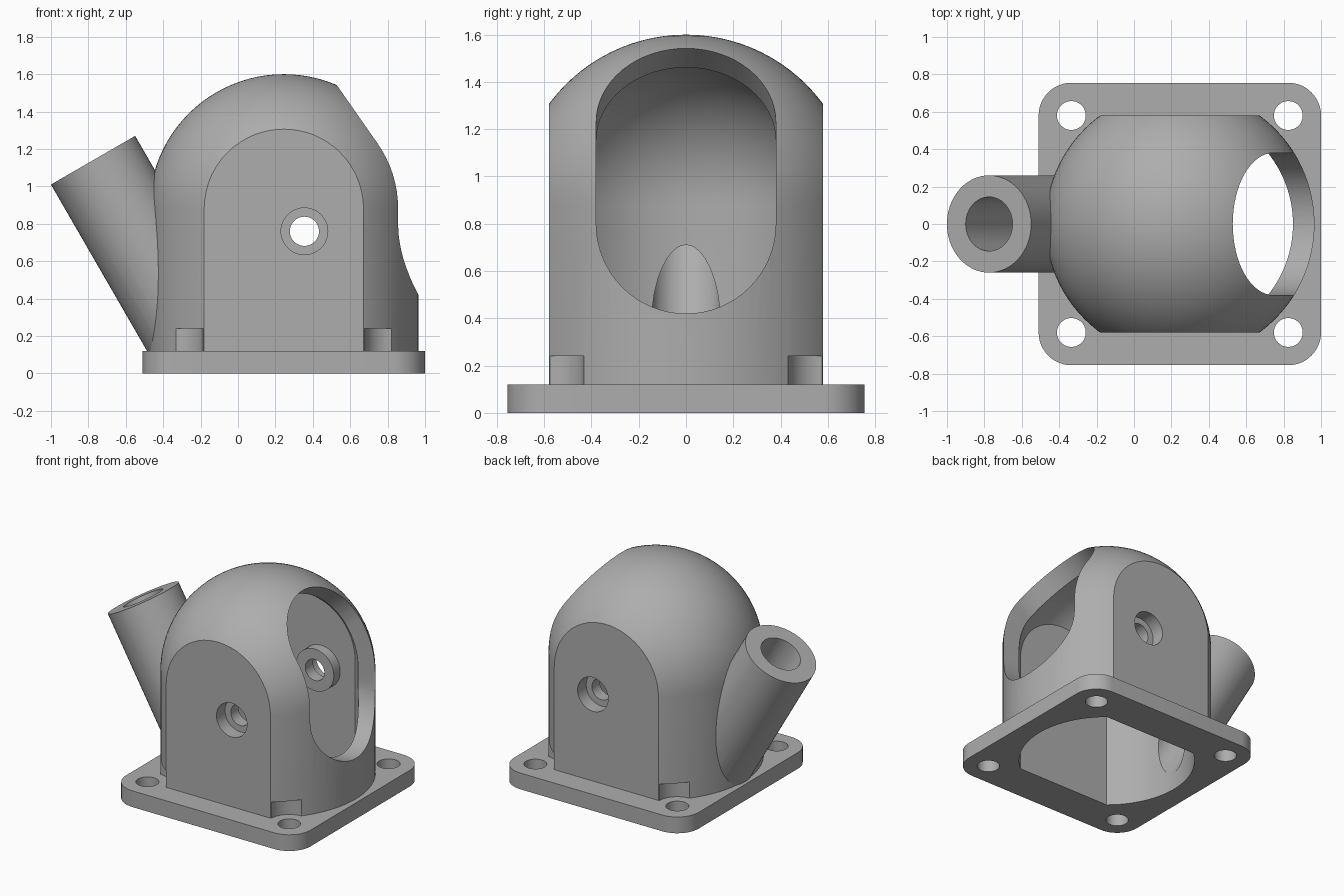
import bpy, bmesh, math
from mathutils import Matrix, Vector

cube = bpy.data.objects.get("Cube")
if cube:
    bpy.data.objects.remove(cube, do_unlink=True)

CX, CZ = 0.245, 0.88          # dome centre
R_OUT, R_IN = 0.72, 0.605     # outer and inner shell radius
HOLE = 0.58                   # screw offset from the centre
SLOT = 0.38                   # half width of the window

grey = bpy.data.materials.new("grey plastic")
grey.use_nodes = True
colour = (0.42, 0.42, 0.42, 1)
grey.diffuse_color = colour
grey.node_tree.nodes["Principled BSDF"].inputs["Base Color"].default_value = colour


def finish(name, bm):
    bmesh.ops.recalc_face_normals(bm, faces=bm.faces)
    mesh = bpy.data.meshes.new(name)
    bm.to_mesh(mesh)
    bm.free()
    mesh.materials.append(grey)
    ob = bpy.data.objects.new(name, mesh)
    bpy.context.collection.objects.link(ob)
    return ob


def box(name, centre, size, round_corners=0):
    bm = bmesh.new()
    bmesh.ops.create_cube(bm, size=1, matrix=Matrix.Translation(centre) @ Matrix.Diagonal((*size, 1)))
    if round_corners:
        upright = [e for e in bm.edges if abs(e.verts[0].co.z - e.verts[1].co.z) > 0.01]
        bmesh.ops.bevel(bm, geom=upright, offset=round_corners, segments=12,
                        profile=0.5, affect='EDGES')
    return finish(name, bm)


def add_rod(bm, start, end, radius, sides):
    start, end = Vector(start), Vector(end)
    axis = end - start
    turn = axis.to_track_quat('Z', 'Y').to_matrix().to_4x4()
    bmesh.ops.create_cone(bm, cap_ends=True, segments=sides, radius1=radius, radius2=radius,
                          depth=axis.length, matrix=Matrix.Translation((start + end) / 2) @ turn)


def rod(name, start, end, radius, sides=48):
    bm = bmesh.new()
    add_rod(bm, start, end, radius, sides)
    return finish(name, bm)


def combine(target, other, operation):
    mod = target.modifiers.new(operation.lower(), 'BOOLEAN')
    mod.operation, mod.object, mod.solver = operation, other, 'EXACT'
    bpy.context.view_layer.objects.active = target
    bpy.ops.object.modifier_apply(modifier=mod.name)
    bpy.data.objects.remove(other, do_unlink=True)


def domed_post(name, radius, bottom, half_depth):
    """Upright cylinder with a hemisphere on top, sliced flat at front and back."""
    bm = bmesh.new()
    steps = 24
    profile = [(0, bottom), (radius, bottom)]
    profile += [(radius * math.cos(i * math.pi / 2 / steps), CZ + radius * math.sin(i * math.pi / 2 / steps))
                for i in range(steps)] + [(0, CZ + radius)]
    verts = [bm.verts.new((CX + r, 0, z)) for r, z in profile]
    edges = [bm.edges.new(pair) for pair in zip(verts, verts[1:])]
    bmesh.ops.spin(bm, geom=verts + edges, cent=(CX, 0, 0), axis=(0, 0, 1),
                   angle=math.tau, steps=96, use_duplicate=False)
    bmesh.ops.remove_doubles(bm, verts=bm.verts, dist=0.0001)
    ob = finish(name, bm)
    combine(ob, box("slice", (CX, 0, 0.8), (3, 2 * half_depth, 3)), 'INTERSECT')
    return ob


# Outer shell with screw head clearances
housing = domed_post("housing", R_OUT, 0.05, 0.58)
corners = [(CX + sx * HOLE, sy * HOLE) for sx in (-1, 1) for sy in (-1, 1)]
for x, y in corners:
    combine(housing, rod("clearance", (x, y, 0), (x, y, 0.24), 0.148), 'DIFFERENCE')

# Base plate and slanted tube
combine(housing, box("plate", (CX, 0, 0.06), (1.51, 1.51, 0.12), 0.175), 'UNION')
tube_top = Vector((-0.775, 0, 1.14))
tube_dir = Vector((0.5, 0, -math.sqrt(0.75)))
combine(housing, rod("tube", tube_top, tube_top + tube_dir * 1.1, 0.26, 64), 'UNION')

# Hollow inside, open at the bottom
combine(housing, domed_post("cavity", R_IN, -0.2, 0.465), 'DIFFERENCE')
combine(housing, rod("bore", tube_top - tube_dir * 0.1, tube_top + tube_dir * 1.1, 0.145, 32), 'DIFFERENCE')

# Window swept from level to tilted upward
bm = bmesh.new()
tilt = math.radians(35)
add_rod(bm, (CX, 0, 0.80), (CX + 1.5, 0, 0.80), SLOT, 64)
add_rod(bm, (CX, 0, CZ), (CX + 1.5 * math.cos(tilt), 0, CZ + 1.5 * math.sin(tilt)), SLOT, 64)
hull = bmesh.ops.convex_hull(bm, input=bm.verts, use_existing_faces=False)
spare = {g for g in hull["geom_interior"] + hull["geom_unused"] if isinstance(g, bmesh.types.BMVert)}
bmesh.ops.delete(bm, geom=list(spare), context='VERTS')
kept = set(g for g in hull["geom"] if g.is_valid and isinstance(g, bmesh.types.BMFace))
bmesh.ops.delete(bm, geom=[f for f in bm.faces if f not in kept], context='FACES')
combine(housing, finish("window", bm), 'DIFFERENCE')

# Pivot bosses, counterbores and pin holes on both flat sides
px, pz = 0.355, 0.76
for s in (-1, 1):
    combine(housing, rod("boss", (px, s * 0.39, pz), (px, s * 0.52, pz), 0.155), 'UNION')
    combine(housing, rod("counterbore", (px, s * 0.48, pz), (px, s * 0.7, pz), 0.125), 'DIFFERENCE')
    combine(housing, rod("pin_hole", (px, s * 0.3, pz), (px, s * 0.6, pz), 0.078), 'DIFFERENCE')

# Screw holes in the plate
for x, y in corners:
    combine(housing, rod("screw_hole", (x, y, -0.1), (x, y, 0.2), 0.077), 'DIFFERENCE')

bpy.ops.object.select_all(action='DESELECT')
housing.select_set(True)
bpy.context.view_layer.objects.active = housing
bpy.ops.object.shade_smooth_by_angle(angle=math.radians(30))
